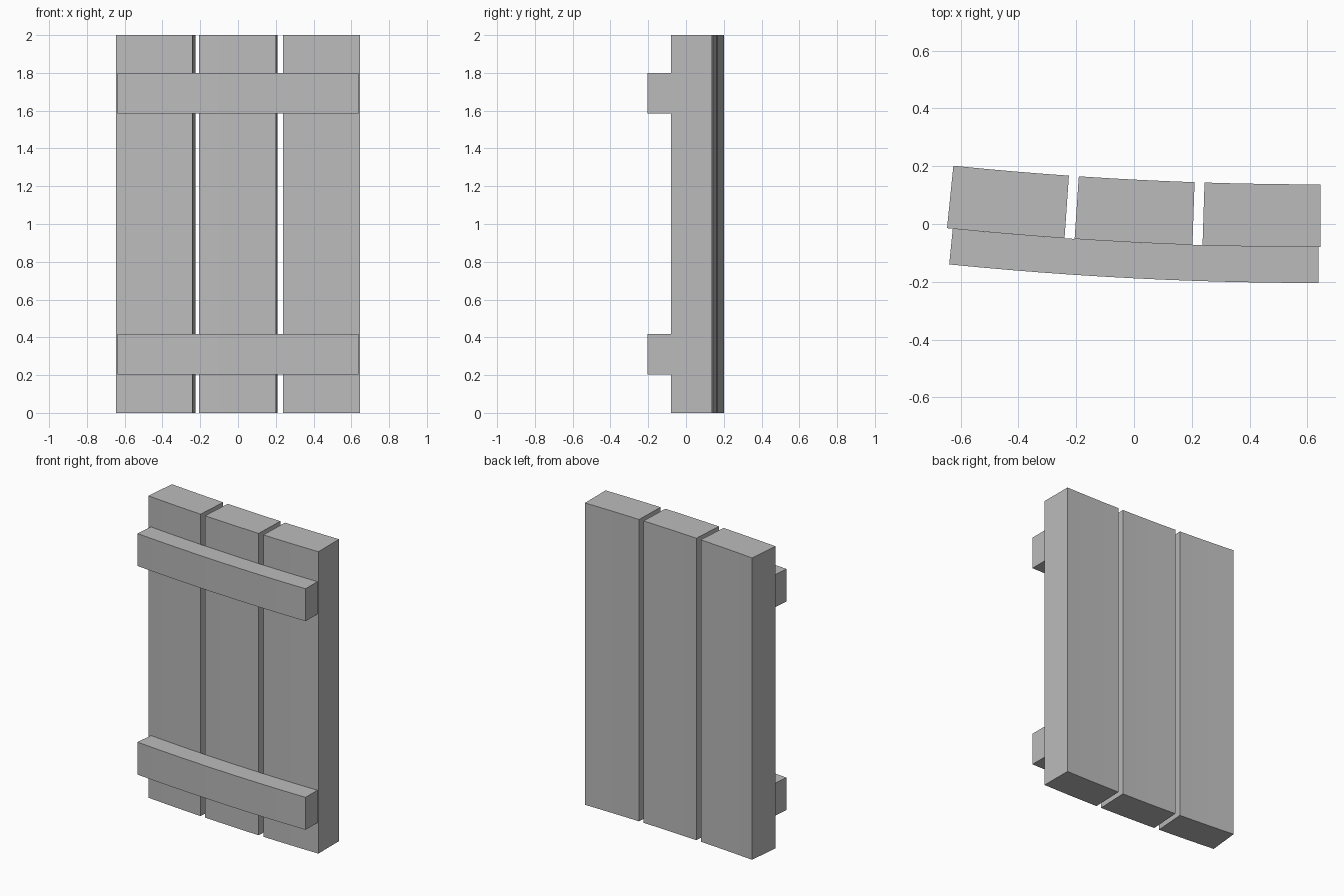
import bpy, bmesh, math

if "Cube" in bpy.data.objects:
    bpy.data.objects.remove(bpy.data.objects["Cube"])

# The whole panel follows a gentle arc: flat at the right end, turning to the left
RADIUS = 12.76                  # radius of the planks' front face
CX, CY = 0.645, -0.08 + RADIUS  # centre of the arc

grey = bpy.data.materials.new("plain grey")
grey.diffuse_color = (0.5, 0.5, 0.5, 1.0)
grey.use_nodes = True
grey.node_tree.nodes["Principled BSDF"].inputs["Base Color"].default_value = grey.diffuse_color


def arc_point(x, depth, z):
    """x = arc distance along the front face, depth = distance behind it."""
    a = (CX - x) / RADIUS
    r = RADIUS - depth
    return (CX - r * math.sin(a), CY - r * math.cos(a), z)


def curved_board(name, x0, x1, d0, d1, z0, z1, segments):
    bm = bmesh.new()
    rings = []
    for i in range(segments + 1):
        x = x0 + (x1 - x0) * i / segments
        rings.append([bm.verts.new(arc_point(x, d, z))
                      for d, z in ((d0, z0), (d1, z0), (d1, z1), (d0, z1))])
    for a, b in zip(rings, rings[1:]):
        for k in range(4):
            n = (k + 1) % 4
            bm.faces.new((a[k], a[n], b[n], b[k]))
    bm.faces.new(rings[0])
    bm.faces.new(rings[-1])
    bmesh.ops.recalc_face_normals(bm, faces=bm.faces)
    mesh = bpy.data.meshes.new(name)
    bm.to_mesh(mesh)
    bm.free()
    mesh.materials.append(grey)
    obj = bpy.data.objects.new(name, mesh)
    bpy.context.collection.objects.link(obj)
    return obj


# Three upright planks with narrow gaps
for name, x0, x1 in (("left_plank", -0.649, -0.241),
                     ("middle_plank", -0.206, 0.202),
                     ("right_plank", 0.237, 0.645)):
    curved_board(name, x0, x1, 0.0, 0.217, 0.0, 2.0, 4)

# Two cross battens on the front
for name, z0, z1 in (("lower_batten", 0.203, 0.418),
                     ("upper_batten", 1.585, 1.80)):
    curved_board(name, -0.629, 0.638, -0.124, 0.0, z0, z1, 12)
